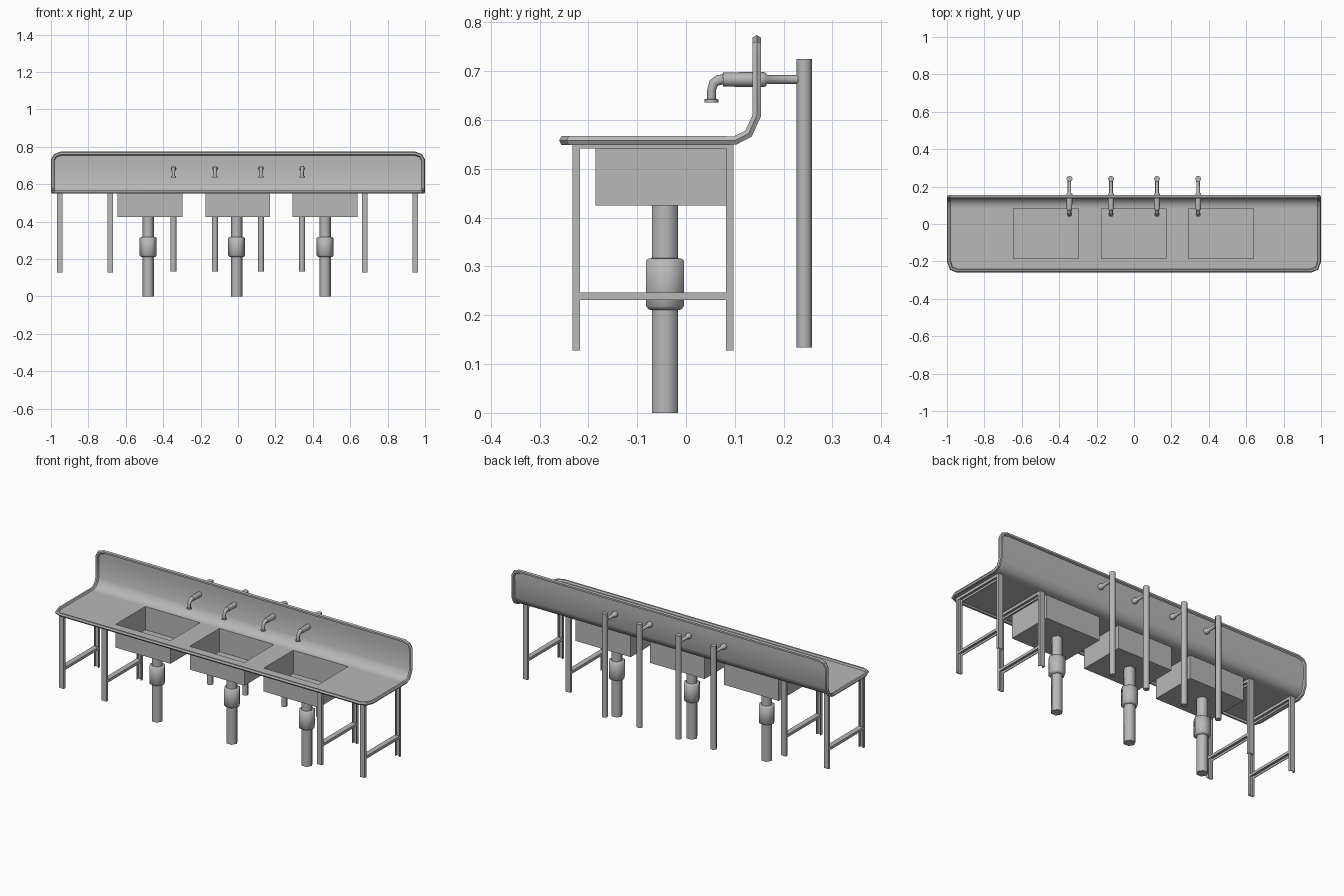
import bpy, bmesh, math
from mathutils import Vector

if "Cube" in bpy.data.objects:
    bpy.data.objects.remove(bpy.data.objects["Cube"])

steel = bpy.data.materials.new("grey_steel")
steel.diffuse_color = (0.48, 0.48, 0.48, 1)
steel.use_nodes = True
steel.node_tree.nodes["Principled BSDF"].inputs["Base Color"].default_value = steel.diffuse_color
X = Vector((1, 0, 0))


def finish(name, bm, smooth=None, recalc=True):
    if recalc:
        bmesh.ops.recalc_face_normals(bm, faces=bm.faces)
    me = bpy.data.meshes.new(name)
    bm.to_mesh(me)
    bm.free()
    me.materials.append(steel)
    ob = bpy.data.objects.new(name, me)
    bpy.context.collection.objects.link(ob)
    if smooth:
        bpy.ops.object.select_all(action='DESELECT')
        ob.select_set(True)
        bpy.context.view_layer.objects.active = ob
        bpy.ops.object.shade_smooth_by_angle(angle=math.radians(smooth))
    return ob


def skin(bm, rings, closed=False):
    """Join rings of vertices with quads, capping the ends if open."""
    n = len(rings[0])
    pairs = list(zip(rings, rings[1:]))
    if closed:
        pairs.append((rings[-1], rings[0]))
    else:
        bm.faces.new(rings[0])
        bm.faces.new(rings[-1])
    for a, b in pairs:
        for i in range(n):
            j = (i + 1) % n
            bm.faces.new((a[i], a[j], b[j], b[i]))


def tube(name, x, path, sides):
    """Round pipe along (y, z, radius) stations in a plane of constant x."""
    bm = bmesh.new()
    pts = [Vector((x, y, z)) for y, z, r in path]
    rings = []
    for i, p in enumerate(pts):
        t = (pts[min(i + 1, len(pts) - 1)] - pts[max(i - 1, 0)]).normalized()
        v = t.cross(X)
        r = path[i][2]
        rings.append([bm.verts.new(p + r * (math.cos(a) * X + math.sin(a) * v))
                      for a in (math.tau * k / sides for k in range(sides))])
    skin(bm, rings)
    return finish(name, bm, 62)


def channel(name, start, end, inward):
    """U-section bar whose open side faces inward."""
    profile = [(-.015, 0), (.015, 0), (.015, .0155), (.011, .0155),
               (.011, .004), (-.011, .004), (-.011, .0155), (-.015, .0155)]
    bm = bmesh.new()
    skin(bm, [[bm.verts.new(Vector(e) + X * a + Vector(inward) * d) for a, d in profile]
              for e in (start, end)])
    return finish(name, bm)


# Worktop and splashback: rows of y, z, half width
TOP = 0.558
rows = [(-.250, TOP, .945), (-.237, TOP, .977), (-.200, TOP, .99), (-.185, TOP, .99),
        (.082, TOP, .99), (.100, TOP, .99), (.128, .572, .99), (.145, .609, .99),
        (.145, .730, .99), (.145, .753, .977), (.145, .764, .945)]
basins = [(-.643, -.297), (-.175, .170), (.292, .639)]
cuts = [x for b in basins for x in b]

bm = bmesh.new()
grid = [[bm.verts.new((x, y, z)) for x in [-w] + cuts + [w]] for y, z, w in rows]
for r in range(len(rows) - 1):
    for c in range(len(cuts) + 1):
        if r == 3 and c % 2 == 1:      # basin openings
            continue
        bm.faces.new((grid[r][c], grid[r][c + 1], grid[r + 1][c + 1], grid[r + 1][c]))
finish("worktop_and_splashback", bm, 50, recalc=False)

# Bead around the whole edge of the sheet
left, right = [], []
for i, (y, z, w) in enumerate(rows):
    a, b = rows[max(i - 1, 0)], rows[min(i + 1, len(rows) - 1)]
    n = Vector((0, -(b[1] - a[1]), b[0] - a[0])).normalized()
    left.append((Vector((-w, y, z)), n))
    right.append((Vector((w, y, z)), n))
loop = left + right[::-1]
bm = bmesh.new()
rings = []
for i, (p, n) in enumerate(loop):
    t = ((loop[(i + 1) % len(loop)][0] - p).normalized()
         + (p - loop[i - 1][0]).normalized()).normalized()
    o = t.cross(n).normalized()
    rings.append([bm.verts.new(p + .0102 * (math.cos(a) * o + math.sin(a) * n))
                  for a in (math.tau * k / 6 for k in range(6))])
skin(bm, rings, closed=True)
finish("edge_bead", bm, 35)

# Basins: open boxes hanging from the worktop
for i, (x0, x1) in enumerate(basins):
    bm = bmesh.new()
    corners = [(x0, -.185), (x1, -.185), (x1, .082), (x0, .082)]
    lo, hi = ([bm.verts.new((x, y, z)) for x, y in corners] for z in (.425, TOP))
    bm.faces.new(lo)
    for k in range(4):
        j = (k + 1) % 4
        bm.faces.new((lo[j], lo[k], hi[k], hi[j]))
    finish(f"basin_{i + 1}", bm, recalc=False)

# Drain pipes with a collar
for i, x in enumerate((-.480, -.007, .466)):
    tube(f"drain_pipe_{i + 1}", x,
         [(-.043, z, r) for z, r in ((0, .031), (.211, .031), (.2115, .038), (.219, .0455),
                                     (.312, .0455), (.3165, .038), (.317, .031), (.425, .031))], 6)

# Supply pipes and taps
for i, x in enumerate((-.345, -.123, .123, .343)):
    tube(f"supply_pipe_{i + 1}", x, [(.242, .134, .016), (.242, .725, .016)], 8)
    tube(f"tap_{i + 1}", x,
         [(.235, .683, .0095), (.166, .683, .0095), (.163, .683, .0145), (.155, .683, .0155),
          (.076, .683, .0145), (.0755, .683, .0105), (.067, .682, .0105), (.057, .676, .010),
          (.0525, .662, .009), (.052, .643, .009), (.052, .6425, .0145), (.052, .636, .0145)], 8)

# Leg frames of channel bars
for i, x in enumerate((-.953, -.683, .677, .948)):
    channel(f"front_leg_{i + 1}", (x, -.233, .128), (x, -.233, .556), (0, 1, 0))
    channel(f"rear_leg_{i + 1}", (x, .097, .128), (x, .097, .556), (0, -1, 0))
    channel(f"cross_bar_{i + 1}", (x, -.218, .247), (x, .082, .247), (0, 0, -1))
    channel(f"top_bar_{i + 1}", (x, -.218, .557), (x, .082, .557), (0, 0, -1))
